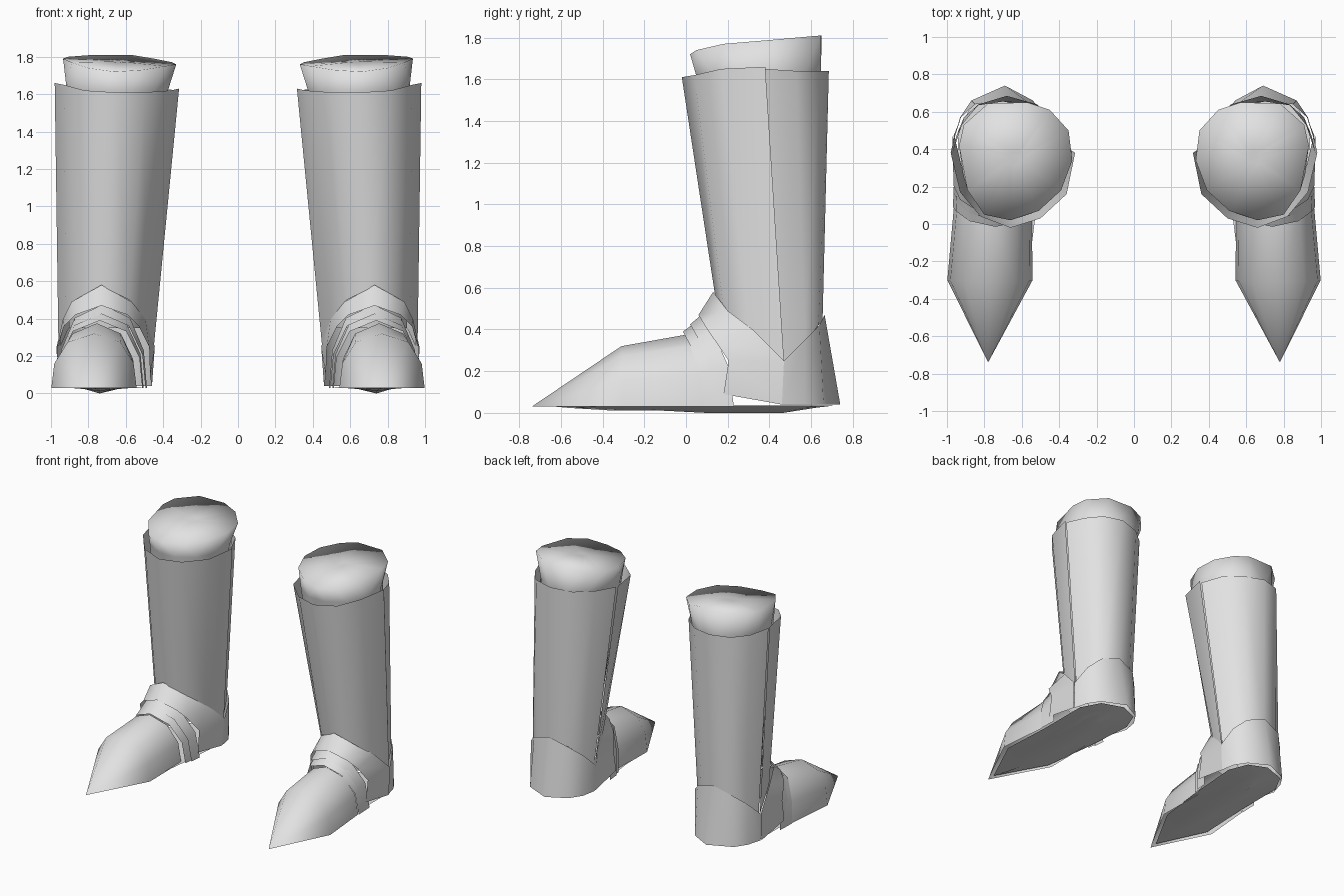
import bpy, bmesh, math

steel = bpy.data.materials.new("light_grey_steel")
steel.diffuse_color = (0.76, 0.76, 0.76, 1)


def finish(name, bm, angle):
    """Turn a bmesh into a smooth part mirrored to both feet."""
    bmesh.ops.remove_doubles(bm, verts=bm.verts, dist=0.0005)
    me = bpy.data.meshes.new(name)
    bm.to_mesh(me)
    bm.free()
    me.materials.append(steel)
    ob = bpy.data.objects.new(name, me)
    bpy.context.collection.objects.link(ob)
    bpy.ops.object.select_all(action='DESELECT')
    ob.select_set(True)
    bpy.context.view_layer.objects.active = ob
    bpy.ops.object.shade_smooth_by_angle(angle=math.radians(angle))
    mod = ob.modifiers.new("other_foot", 'MIRROR')
    mod.use_mirror_merge = False
    return ob


def loft(name, rows, closed=False, cap_top=False, angle=80):
    """Skin rows of points, listed low to high and counter-clockwise."""
    bm = bmesh.new()
    vr = [[bm.verts.new(p) for p in row] for row in rows]
    n = len(rows[0])
    for a, b in zip(vr, vr[1:]):
        for i in range(n if closed else n - 1):
            j = (i + 1) % n
            bm.faces.new((a[i], a[j], b[j], b[i]))
    if cap_top:
        bm.faces.new(vr[-1])
    bmesh.ops.dissolve_degenerate(bm, dist=0.0005, edges=bm.edges)
    return finish(name, bm, angle)


def ring(cx, cy, rx, ry, z, n=12):
    ts = [2 * math.pi * (i + 0.5) / n for i in range(n)]
    return [(cx + rx * math.cos(t), cy + ry * math.sin(t), z) for t in ts]


def arch(cx, w, y_top, z_top, y_bot, z_bot=0.03):
    """Peaked arch over the foot, from the inner to the outer side."""
    shape = [(-1, 0), (-.93, .45), (-.62, .84), (0, 1), (.62, .84), (.93, .45), (1, 0)]
    return [(cx + w * u, y_bot + (y_top - y_bot) * v * v, z_bot + (z_top - z_bot) * v)
            for u, v in shape]


# Padded leg inside the armour, with a softly shaded sloping top
rim = [(.935, .42, 1.79), (.91, .53, 1.80), (.78, .645, 1.81), (.57, .65, 1.81),
       (.45, .61, 1.79), (.35, .50, 1.77), (.33, .34, 1.76), (.39, .18, 1.75),
       (.51, .07, 1.73), (.66, .02, 1.72), (.80, .05, 1.74), (.89, .18, 1.77)]
crown = [(.64 + (x - .64) * .12, .35 + (y - .35) * .12, 1.775 + (z - 1.775) * .12)
         for x, y, z in rim]
loft("leg_lining", [ring(.705, .45, .205, .19, .35), ring(.65, .355, .275, .295, 1.5),
                    ring(.645, .348, .28, .31, 1.62), rim, crown],
     closed=True, cap_top=True, angle=180)

# Shin guard: wraps the front half of the leg
loft("shin_guard", [
    [(.45, .47, .25), (.50, .31, .38), (.58, .19, .50), (.70, .14, .56),
     (.83, .18, .50), (.92, .30, .40), (.96, .47, .25)],
    [(.315, .38, 1.63), (.36, .16, 1.62), (.50, .03, 1.61), (.66, -.02, 1.61),
     (.82, .04, 1.62), (.93, .17, 1.65), (.98, .38, 1.66)]])

# Calf guard: wraps the back half of the leg
loft("calf_guard", [
    [(.95, .47, .25), (.91, .57, .34), (.83, .635, .42), (.70, .655, .44),
     (.57, .63, .42), (.49, .56, .34), (.455, .47, .25)],
    [(.97, .38, 1.65), (.92, .53, 1.64), (.83, .64, 1.64), (.68, .685, 1.64),
     (.52, .64, 1.63), (.40, .54, 1.63), (.33, .38, 1.62)]])

# Heel guard: flares to the ground with a peaked top edge
loft("heel_guard", [
    [(.96, .46, .04), (.93, .57, .04), (.87, .66, .04), (.69, .74, .04),
     (.54, .66, .04), (.48, .57, .04), (.46, .46, .04)],
    [(.965, .47, .25), (.925, .57, .35), (.85, .64, .42), (.70, .665, .47),
     (.55, .64, .42), (.475, .57, .35), (.445, .47, .25)]])

# Ankle plate: large lame over the instep
loft("ankle_plate", [
    [(.47, .18, .09), (.475, .205, .25), (.53, .13, .36), (.59, .09, .42), (.73, .06, .47),
     (.87, .09, .42), (.93, .13, .36), (.965, .205, .25), (.965, .18, .09)],
    [(.46, .46, .04), (.445, .47, .25), (.495, .32, .40), (.57, .20, .49), (.73, .13, .58),
     (.89, .20, .49), (.935, .32, .40), (.97, .47, .25), (.965, .46, .04)]])

# Two narrow overlapping lames between ankle and toe
for name, front, back in (
        ("upper_lame", (.730, .235, .02, .425, .14), (.725, .238, .08, .475, .23)),
        ("lower_lame", (.740, .228, -.015, .39, .09), (.735, .23, .04, .43, .17))):
    loft(name, [arch(*front), arch(*back)])

# Pointed toe cap
loft("toe_cap", [[(.78, -.74, .03)] * 7,
                 arch(.77, .228, -.31, .32, -.30),
                 arch(.755, .208, .0, .375, .09)])

# Sole: almost flat underside with a low keel along the middle
outline = [(.78, -.68), (.96, -.3), (.94, .1), (.94, .5), (.86, .65),
           (.69, .71), (.55, .65), (.49, .5), (.52, .1), (.57, -.3)]
loft("sole", [[(.74, .1 + (y - .1) * .6, 0.0 if y > 0 else .012) for x, y in outline],
              [(.74 + (x - .74) * .4, .1 + (y - .1) * .85, .024) for x, y in outline],
              [(x, y, .035) for x, y in outline]],
     closed=True, cap_top=True)
